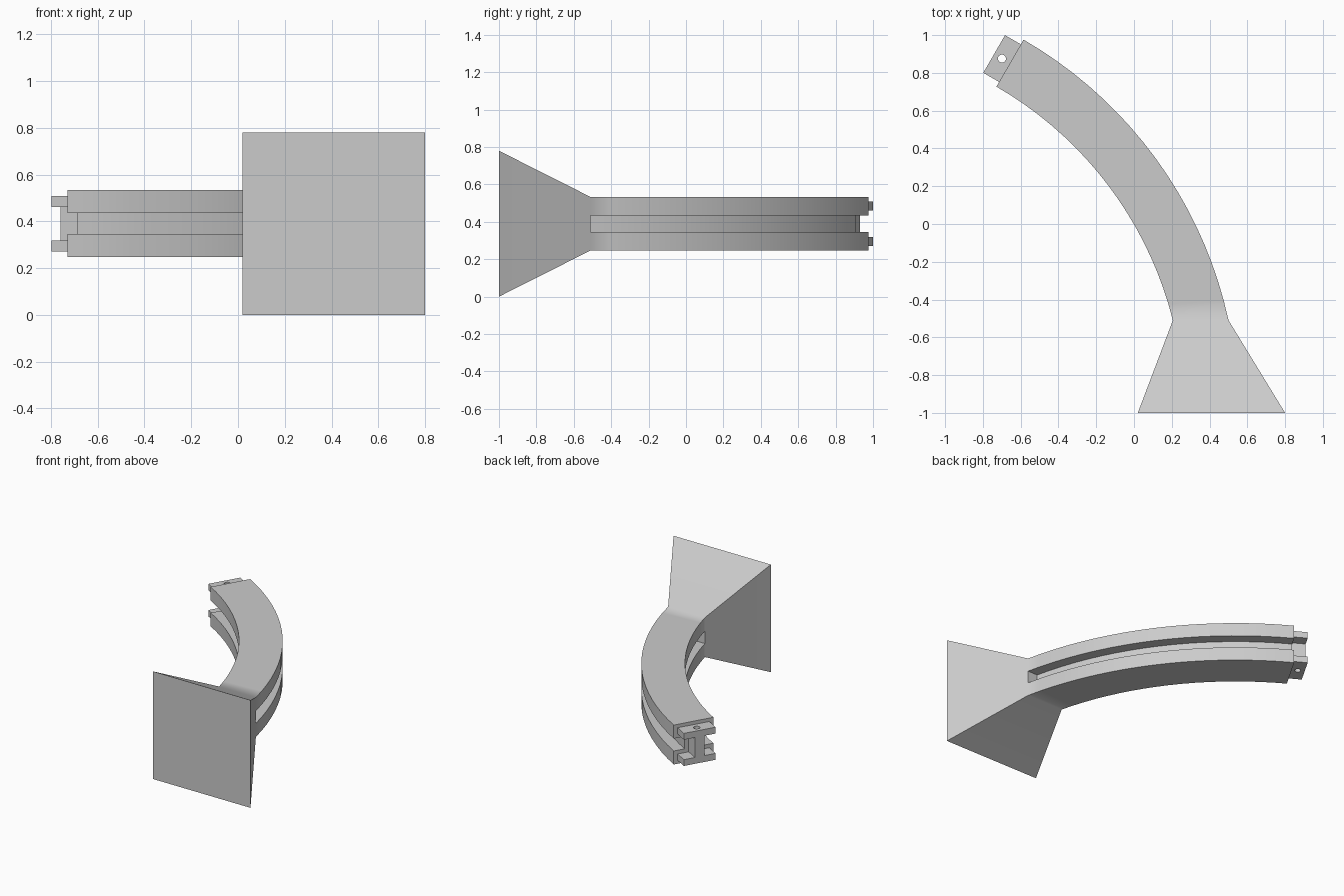
import bpy, bmesh, math
from mathutils import Vector

if "Cube" in bpy.data.objects:
    bpy.data.objects.remove(bpy.data.objects["Cube"])

MID = 0.39                           # height of the centre line
CENTRE = Vector((-1.722, -0.994))    # centre of the bend
RADIUS = 2.131
END = math.radians(60)
JOINT_Y = -0.51                      # where the flared foot meets the beam
SEGMENTS = 18

grey = bpy.data.materials.new("plain grey")
grey.use_nodes = True
grey.diffuse_color = (0.6, 0.6, 0.6, 1)
grey.node_tree.nodes["Principled BSDF"].inputs["Base Color"].default_value = (0.6, 0.6, 0.6, 1)


def i_section(half, web, height, gap):
    """I-shaped outline as (across, up) points; the first half is mirrored."""
    side = [(half, height), (half, gap), (web, gap), (web, -gap), (half, -gap), (half, -height)]
    return side + [(-u, -z) for u, z in side]


def finish(name, bm):
    bmesh.ops.recalc_face_normals(bm, faces=bm.faces)
    mesh = bpy.data.meshes.new(name)
    bm.to_mesh(mesh)
    bm.free()
    obj = bpy.data.objects.new(name, mesh)
    bpy.context.collection.objects.link(obj)
    mesh.materials.append(grey)
    return obj


def skin(bm, rings):
    for a, b in zip(rings, rings[1:]):
        for i in range(len(a)):
            j = (i + 1) % len(a)
            bm.faces.new((a[i], a[j], b[j], b[i]))


# Curved beam: I-section swept along the arc, starting flat against the foot
bm = bmesh.new()
section = i_section(0.1435, 0.065, 0.143, 0.045)
rings = []
for k in range(SEGMENTS + 1):
    ring = []
    for u, z in section:
        r = RADIUS + u
        start = math.asin((JOINT_Y - CENTRE.y) / r)
        a = start + (END - start) * k / SEGMENTS
        ring.append(bm.verts.new((CENTRE.x + r * math.cos(a), CENTRE.y + r * math.sin(a), MID + z)))
    rings.append(ring)
skin(bm, rings)
bm.faces.new(rings[-1])

# Flared foot: four sides widening to a square plate, plus the channel ends
s = rings[0]
plate = [bm.verts.new((x, -1, z)) for x, z in ((0.8, 0.78), (0.8, 0), (0.02, 0), (0.02, 0.78))]
bm.faces.new(plate)
bm.faces.new((plate[0], plate[3], s[11], s[0]))
bm.faces.new((plate[1], plate[2], s[6], s[5]))
bm.faces.new((plate[0], plate[1], s[5], s[4], s[1], s[0]))
bm.faces.new((plate[2], plate[3], s[11], s[10], s[7], s[6]))
for i in (1, 7):
    bm.faces.new(s[i:i + 4])
beam = finish("curved_beam_with_foot", bm)
bpy.context.view_layer.objects.active = beam
beam.select_set(True)
bpy.ops.object.shade_smooth_by_angle(angle=math.radians(40))
beam.select_set(False)
weighted = beam.modifiers.new("weighted normals", 'WEIGHTED_NORMAL')
weighted.keep_sharp = True

# Connector tongue: smaller straight I-section at the far end
out = Vector((math.cos(END), math.sin(END)))
along = Vector((-out.y, out.x))
tip = CENTRE + out * RADIUS
bm = bmesh.new()
rings = []
for d in (-0.01, 0.097):
    points = [(tip + along * d + out * u, z) for u, z in i_section(0.115, 0.035, 0.118, 0.072)]
    rings.append([bm.verts.new((p.x, p.y, MID + z)) for p, z in points])
skin(bm, rings)
for ring in rings:
    bm.faces.new(ring)
tongue = finish("connector_tongue", bm)

# Pin hole through the tongue
hole = tip + along * 0.049
bm = bmesh.new()
bmesh.ops.create_cone(bm, cap_ends=True, segments=20, radius1=0.021, radius2=0.021, depth=0.6)
cutter = finish("pin_hole_cutter", bm)
cutter.location = (hole.x, hole.y, MID)
cutter.hide_render = True
cutter.hide_viewport = True
cut = tongue.modifiers.new("pin hole", 'BOOLEAN')
cut.operation = 'DIFFERENCE'
cut.solver = 'EXACT'
cut.object = cutter
